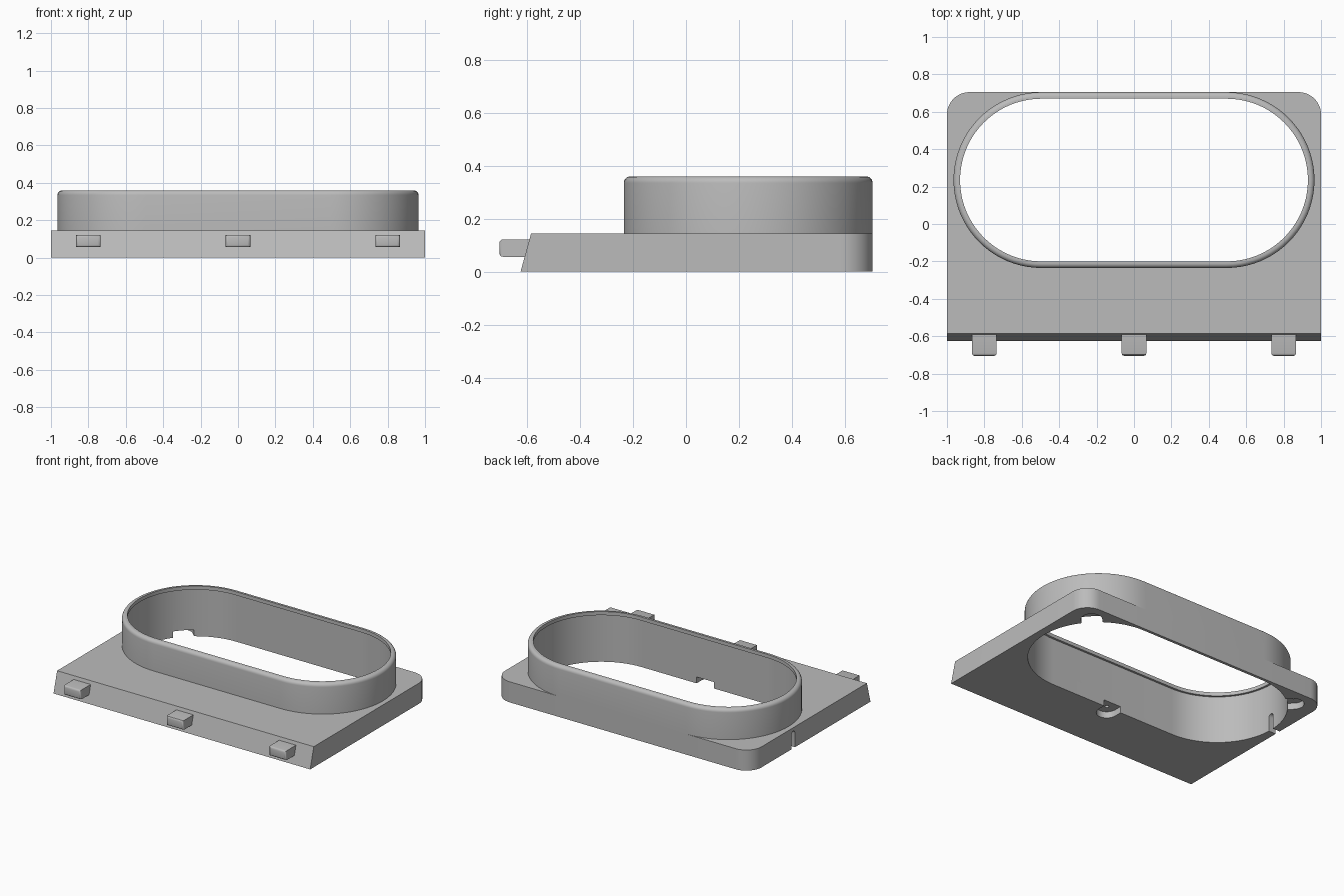
import bpy, bmesh, math
from mathutils import Matrix, Vector

cube = bpy.data.objects.get("Cube")
if cube:
    bpy.data.objects.remove(cube, do_unlink=True)

GREY = (0.5, 0.5, 0.5, 1)
mat = bpy.data.materials.new("light_grey_plastic")
mat.use_nodes = True
mat.diffuse_color = GREY
mat.node_tree.nodes["Principled BSDF"].inputs["Base Color"].default_value = GREY

TOP = 0.145                       # plate thickness
BACK = 0.705
CY, HALF = 0.235, 0.495           # opening centre and half straight length
R_OUT, R_IN, R_LIP = 0.47, 0.45, 0.435
SIDEWAYS = Matrix(((0, 0, 1, 0), (1, 0, 0, 0), (0, 1, 0, 0), (0, 0, 0, 1)))  # local xyz -> yzx


def make(name, bm):
    bmesh.ops.recalc_face_normals(bm, faces=bm.faces)
    mesh = bpy.data.meshes.new(name)
    bm.to_mesh(mesh)
    bm.free()
    mesh.materials.append(mat)
    obj = bpy.data.objects.new(name, mesh)
    bpy.context.collection.objects.link(obj)
    return obj


def capsule(p, q, r, n=24):
    """Outline of a rounded slot from p to q."""
    p, q = Vector(p), Vector(q)
    a = math.atan2(q.y - p.y, q.x - p.x)
    pts = []
    for c, start in ((q, a - math.pi / 2), (p, a + math.pi / 2)):
        for i in range(n + 1):
            t = start + math.pi * i / n
            pts.append((c.x + r * math.cos(t), c.y + r * math.sin(t)))
    return pts


def stadium(r):
    return capsule((-HALF, CY), (HALF, CY), r, 40)


def prism(outline, z0, z1, matrix=Matrix()):
    bm = bmesh.new()
    rings = [[bm.verts.new(matrix @ Vector((x, y, z))) for x, y in outline] for z in (z0, z1)]
    bm.faces.new(rings[0])
    bm.faces.new(rings[1])
    bridge(bm, *rings)
    return bm


def bridge(bm, a, b):
    for i in range(len(a)):
        j = (i + 1) % len(a)
        bm.faces.new((a[i], a[j], b[j], b[i]))


def select(obj):
    bpy.ops.object.select_all(action='DESELECT')
    obj.select_set(True)
    bpy.context.view_layer.objects.active = obj


def cut(obj, bm):
    cutter = make("cutter", bm)
    cutter.hide_render = True
    mod = obj.modifiers.new("cut", 'BOOLEAN')
    mod.operation, mod.solver, mod.object = 'DIFFERENCE', 'EXACT', cutter
    select(obj)
    bpy.ops.object.modifier_apply(modifier=mod.name)
    bpy.data.objects.remove(cutter, do_unlink=True)


def smooth(obj):
    select(obj)
    bpy.ops.object.shade_smooth_by_angle(angle=math.radians(30))


# Base plate: slanted front, rounded back corners
bm = prism([(-0.625, 0), (BACK, 0), (BACK, TOP), (-0.585, TOP)], -1, 1, SIDEWAYS)
corners = [e for e in bm.edges if all(v.co.y > 0.7 for v in e.verts)
           and abs(e.verts[0].co.x - e.verts[1].co.x) < 0.01]
bmesh.ops.bevel(bm, geom=corners, offset=0.12, segments=12, profile=0.5, affect='EDGES')
plate = make("base_plate", bm)
cut(plate, prism(stadium(R_IN), -0.1, 0.3))

# Screw pockets under the plate, open towards the opening, with blind holes
diag = 0.49 * math.sqrt(0.5)
pockets = [((0, CY - 0.505), (0, CY - 0.3))]
for s in (-1, 1):
    pockets.append(((s * (HALF + diag), CY + diag), (s * (HALF + 0.2), CY + 0.2)))
for centre, inner in pockets:
    cut(plate, prism(capsule(centre, inner, 0.068, 12), -0.1, 0.045))
    cut(plate, prism(capsule(centre, (centre[0], centre[1] + 0.0001), 0.013, 8), 0.03, 0.1))

# Cable slot through the right side wall
cut(plate, prism(capsule((CY, -0.1), (CY, 0.1), 0.02, 10), -1.1, -0.85, SIDEWAYS))
smooth(plate)

# Collar: wall section swept round the opening, rounded top and inner lip
H, F = 0.36, 0.025
section = [(R_IN, TOP), (R_OUT, TOP)]
for i in range(7):
    t = math.pi / 2 * i / 6
    section.append((R_OUT - F + F * math.cos(t), H - F + F * math.sin(t)))
section += [(R_LIP, H), (R_LIP, H - 0.025), (R_IN, H - 0.025)]
bm = bmesh.new()
loops = [[bm.verts.new((x, y, z)) for x, y in stadium(r)] for r, z in section]
for k in range(len(loops)):
    bridge(bm, loops[k], loops[(k + 1) % len(loops)])
smooth(make("collar", bm))

# Front hooks with bevelled tips
for name, x in (("right_hook", -0.8), ("middle_hook", 0), ("left_hook", 0.8)):
    w = 0.066
    bm = prism([(x - w, -BACK), (x + w, -BACK), (x + w, -0.57), (x - w, -0.57)], 0.056, 0.122)
    tip = [e for e in bm.edges if all(v.co.y < -0.7 for v in e.verts)]
    bmesh.ops.bevel(bm, geom=tip, offset=0.014, segments=3, profile=0.5, affect='EDGES')
    smooth(make(name, bm))
